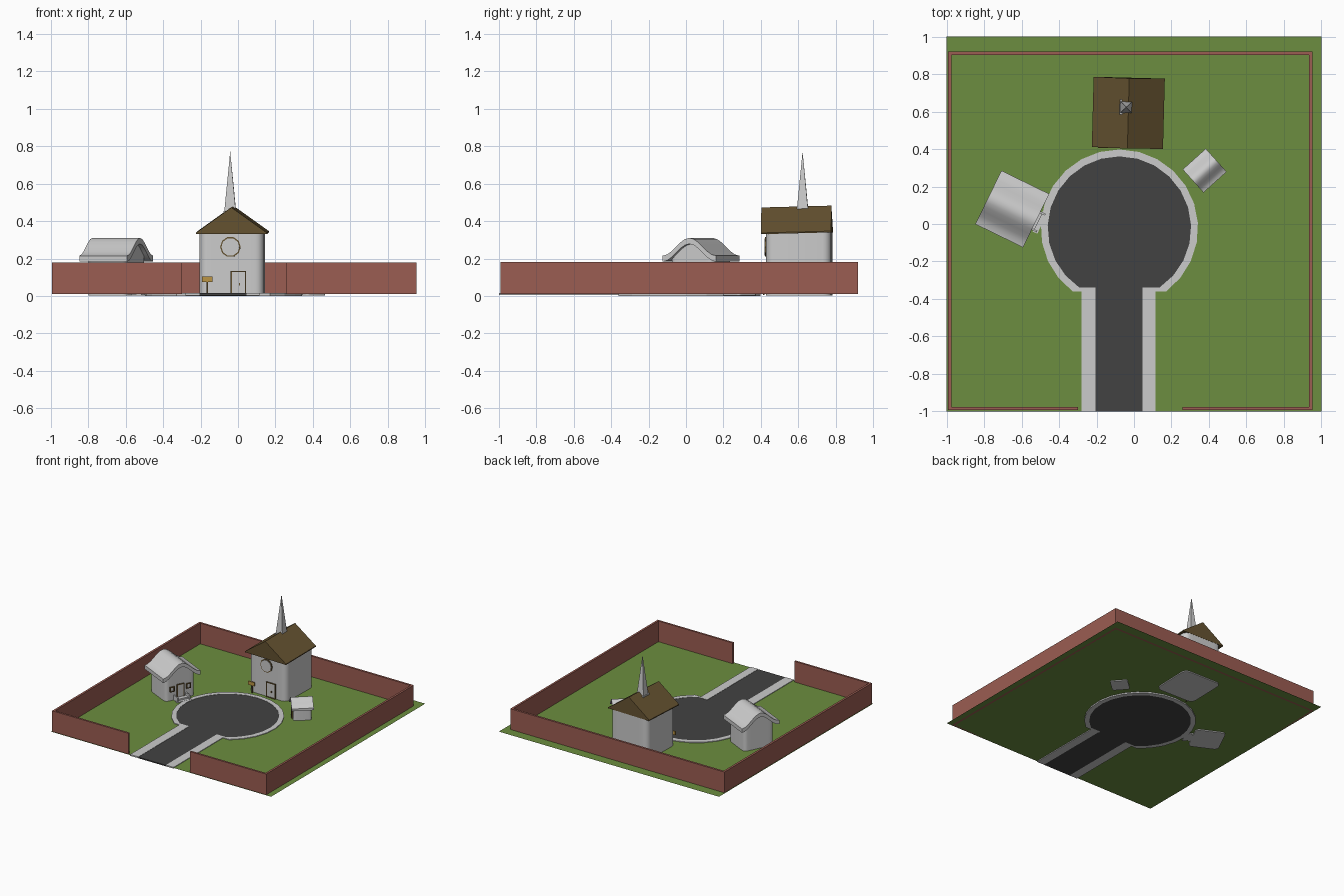
import bpy, bmesh
from math import sin, cos, pi, radians, sqrt
from mathutils import Matrix

if "Cube" in bpy.data.objects:
    bpy.data.objects.remove(bpy.data.objects["Cube"])


def material(name, rgb):
    m = bpy.data.materials.new(name)
    m.diffuse_color = (*rgb, 1)
    m.use_nodes = True
    m.node_tree.nodes["Principled BSDF"].inputs["Base Color"].default_value = m.diffuse_color
    return m


GRASS = material("grass", (0.15, 0.27, 0.05))
BRICK = material("brick", (0.33, 0.11, 0.085))
TAR = material("tarmac", (0.055, 0.055, 0.055))
BROWN = material("dark_wood", (0.13, 0.085, 0.03))
OAK = material("sign_wood", (0.5, 0.3, 0.06))
I = Matrix.Identity(4)


def make(name, verts, faces, mat=None, M=I, smooth=False):
    me = bpy.data.meshes.new(name)
    me.from_pydata(verts, [], faces)
    me.transform(M)
    bm = bmesh.new()
    bm.from_mesh(me)
    if any(len(e.link_faces) == 2 for e in bm.edges):
        bmesh.ops.recalc_face_normals(bm, faces=bm.faces)
    bm.to_mesh(me)
    bm.free()
    ob = bpy.data.objects.new(name, me)
    bpy.context.collection.objects.link(ob)
    if mat:
        me.materials.append(mat)
    if smooth:
        bpy.ops.object.select_all(action='DESELECT')
        ob.select_set(True)
        bpy.context.view_layer.objects.active = ob
        bpy.ops.object.shade_smooth_by_angle(angle=radians(35))
    return ob


def extrude(name, outline, a, b, axis='z', mat=None, M=I, smooth=False):
    n = len(outline)
    put = (lambda u, v, w: (u, v, w)) if axis == 'z' else (lambda u, v, w: (u, w, v))
    verts = [put(u, v, w) for w in (a, b) for u, v in outline]
    faces = [tuple(range(n)), tuple(range(n, 2 * n))]
    faces += [(i, (i + 1) % n, n + (i + 1) % n, n + i) for i in range(n)]
    return make(name, verts, faces, mat, M, smooth)


def box(name, x0, x1, y0, y1, z0, z1, mat=None, M=I):
    return extrude(name, [(x0, y0), (x1, y0), (x1, y1), (x0, y1)], z0, z1, 'z', mat, M)


def body(name, hw, hd, r, top, M):
    """Round-cornered walls whose top follows the height function top(x)."""
    xs = [-hw + r * (1 - cos(i * pi / 10)) for i in range(6)]
    xs += [-(hw - r) + 2 * (hw - r) * i / 8 for i in range(1, 8)]
    xs += [hw - r * (1 - cos(i * pi / 10)) for i in range(5, -1, -1)]
    verts, faces = [], []
    for x in xs:
        d = max(0, abs(x) - (hw - r))
        y = hd - r + sqrt(max(0, r * r - d * d))
        verts += [(x, -y, 0.002), (x, -y, top(x)), (x, y, top(x)), (x, y, 0.002)]
    for i in range(len(xs) - 1):
        a, b = 4 * i, 4 * i + 4
        faces += [(a + k, a + (k + 1) % 4, b + (k + 1) % 4, b + k) for k in range(4)]
    e = len(verts) - 4
    faces += [(0, 1, 2, 3), (e, e + 1, e + 2, e + 3)]
    return make(name, verts, faces, None, M, True)


def framed(name, x, z0, z1, hw, y, M, t=0.006):
    """Door or window: four frame bars around a plain panel."""
    box(name + "_panel", x - hw, x + hw, y - 0.004, y + 0.01, z0, z1, None, M)
    for s in (-1, 1):
        c = x + s * hw
        box(name + "_jamb", c - t / 2, c + t / 2, y - 0.009, y + 0.01, z0, z1, BROWN, M)
    for z in (z0, z1):
        box(name + "_bar", x - hw - t / 2, x + hw + t / 2, y - 0.009, y + 0.01,
            z - t / 2, z + t / 2, BROWN, M)


def place(x, y, deg):
    return Matrix.Translation((x, y, 0)) @ Matrix.Rotation(radians(deg), 4, 'Z')


# Lawn
make("lawn", [(-1, -1, .01), (1, -1, .01), (1, 1, .01), (-1, 1, .01)], [(0, 1, 2, 3)], GRASS)

# Brick boundary walls, open at the driveway
for nm, x0, x1, y0, y1 in (("left", -.993, -.975, -.993, .92), ("right", .935, .952, -.993, .92),
                           ("back", -.993, .952, .903, .92), ("front_left", -.993, -.30, -.993, -.977),
                           ("front_right", .26, .952, -.993, -.977)):
    box("wall_" + nm, x0, x1, y0, y1, .01, .18, BRICK)

# Turning circle, kerb ring and driveway
cx, cy, N = -.078, -.022, 20


def arc(r, ycut):
    half = pi / 2 + math_asin((cy - ycut) / r)
    return [(cx + r * sin(-half + 2 * half * i / N), cy + r * cos(-half + 2 * half * i / N))
            for i in range(N + 1)]


def math_asin(v):
    from math import asin
    return asin(v)


inner, outer = arc(.383, -.34), arc(.42, -.36)
extrude("turning_circle", inner, 0, .013, 'z', TAR)
extrude("kerb_ring", outer + [(.045, -.36), (.045, -.34)] + inner[::-1]
        + [(-.205, -.34), (-.205, -.36)], 0, .015, 'z')
box("driveway", -.205, .045, -1, -.34, .004, .013, TAR)
box("kerb_left", -.28, -.205, -1, -.355, .004, .015)
box("kerb_right", .045, .115, -1, -.355, .004, .015)

# Chapel
C = place(-.03, .605, -1.5)
body("chapel_walls", .172, .175, .045, lambda x: .345, C)
tilt = C @ Matrix.Rotation(radians(1.5), 4, 'X')
extrude("chapel_roof", [(-.19, .335), (.19, .335), (.19, .342), (0, .478), (-.19, .342)],
        -.19, .185, 'y', BROWN, tilt)
S = C @ Matrix.Translation((-.012, .018, 0))
box("steeple_base", -.035, .035, -.04, .04, .40, .455, None, S)
w = .031
make("spire", [(-w, -w, .45), (w, -w, .45), (w, w, .45), (-w, w, .45), (0, 0, .772)],
     [(0, 1, 2, 3), (0, 1, 4), (1, 2, 4), (2, 3, 4), (3, 0, 4)], None, S)
framed("chapel_door", .037, .012, .13, .038, -.175, C)
box("door_handle", .04, .045, -.187, -.175, .055, .07, BROWN, C)
for nm, r, d, m in (("frame", .055, .182, BROWN), ("glass", .048, .185, None)):
    extrude("round_window_" + nm, [(-.006 + r * cos(i * pi / 5), .262 + r * sin(i * pi / 5))
                                   for i in range(10)], -d, -.17, 'y', m, C)

# Notice board beside the chapel
box("sign_post", -.168, -.160, .412, .420, .005, .10, BROWN)
box("sign_board", -.192, -.135, .406, .414, .075, .105, OAK)


# Huts with bell-curved roofs
def hut(name, M, W, D, eave, top, thick, big):
    def arch(x):
        return eave + (top - eave) * .5 * (1 + cos(pi * min(1, abs(x) / W)))
    xs = [-W + 2 * W * i / 12 for i in range(13)]
    extrude(name + "_roof", [(x, arch(x)) for x in xs] + [(x, arch(x) - thick) for x in xs[::-1]],
            -D, D, 'y', None, M, True)
    hw, hd = W * .80, D * .82
    body(name + "_walls", hw, hd, hw * .25, lambda x: arch(x) - thick * .6, M)
    if big:
        framed(name + "_door", 0, .012, .13, .028, -hd, M)
        for s in (-1, 1):
            framed(name + "_window", s * .07, .085, .12, .016, -hd, M)
            box(name + "_step_rail", s * .05 - .005, s * .05 + .005, -.172, -hd, .005, .05, None, M)
        box(name + "_upper_step", -.045, .045, -.155, -hd, .002, .028, None, M)
        box(name + "_lower_step", -.06, .06, -.178, -.15, .002, .016, None, M)
    else:
        framed(name + "_door", 0, .012, .09, .022, -hd, M)


hut("large_hut", place(-.65, .08, 64), .159, .142, .215, .31, .032, True)
hut("small_hut", place(.377, .285, -48), .083, .083, .115, .172, .018, False)
